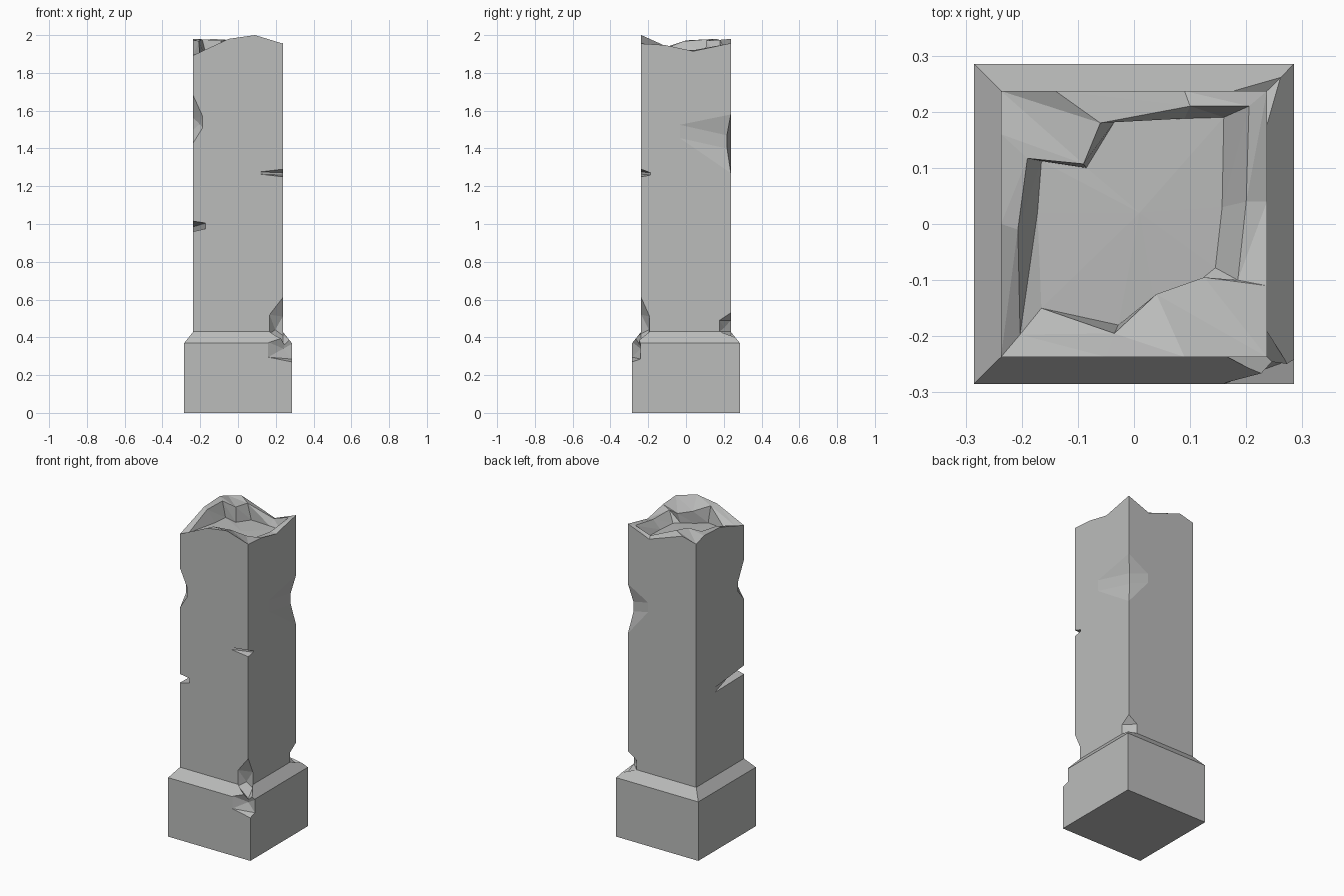
import bpy, bmesh

if "Cube" in bpy.data.objects:
    bpy.data.objects.remove(bpy.data.objects["Cube"])

S, B = 0.237, 0.285   # half widths of shaft and plinth

# Broken top, clockwise from the front-left corner: outer rim, ledge, crater floor
rim = [(-S, -S, 1.893), (-S, 0, 1.972), (-S, .16, 1.98), (-S, S, 1.955), (-.14, S, 1.98), (.09, S, 1.9),
       (S, S, 1.957), (S, .04, 1.915), (S, -.11, 1.947), (S, -S, 1.955), (.09, -S, 2.0), (-.05, -S, 1.98)]
ledge = [(-.203, -.197, 1.895), (-.207, -.01, 1.968), (-.19, .117, 1.978), (-.09, .107, 1.97),
         (-.06, .18, 1.975), (.1, .21, 1.91), (.205, .21, 1.945), (.2, .04, 1.92),
         (.185, -.1, 1.93), (.125, -.095, 1.925), (.04, -.125, 1.95), (-.035, -.195, 1.978)]
floor = [(-.165, -.15), (-.172, .02), (-.165, .112), (-.085, .1), (-.035, .182), (.09, .188),
         (.16, .19), (.157, .03), (.145, -.078), (.112, -.105), (.035, -.137), (-.028, -.18)]


def make_object(name, bm):
    bmesh.ops.recalc_face_normals(bm, faces=bm.faces[:])
    me = bpy.data.meshes.new(name)
    bm.to_mesh(me)
    bm.free()
    ob = bpy.data.objects.new(name, me)
    bpy.context.collection.objects.link(ob)
    return ob


# Pillar body: plinth, chamfer, shaft and crater as one closed mesh
bm = bmesh.new()


def ring(points):
    return [bm.verts.new(p) for p in points]


def square(h, z):
    return ring([(-h, -h, z), (-h, h, z), (h, h, z), (h, -h, z)])


def bridge(a, b):
    n = len(a)
    for i in range(n):
        bm.faces.new((a[i], a[(i + 1) % n], b[(i + 1) % n], b[i]))


def bridge_tri(a, b):
    n = len(a)
    for i in range(n):
        j = (i + 1) % n
        bm.faces.new((a[i], a[j], b[j]))
        bm.faces.new((a[i], b[j], b[i]))


bottom, lip, foot = square(B, 0), square(B, .37), square(S, .43)
bm.faces.new(bottom)
bridge(bottom, lip)
bridge(lip, foot)
top, mid = ring(rim), ring(ledge)
low = ring([(x, y, 1.873 - .06 * x) for x, y in floor])
for k in range(4):
    side = [top[(3 * k + i) % 12] for i in range(4)]
    bm.faces.new([foot[(k + 1) % 4], foot[k]] + side)
bridge_tri(top, mid)
bridge_tri(mid, low)
centre = bm.verts.new((.01, .02, 1.878))
for i in range(12):
    bm.faces.new((low[i], low[(i + 1) % 12], centre))
pillar = make_object("broken_pillar", bm)


# Chips knocked out of the vertical edges
def chip(h, sx, sy, z0, z1, a, za, b, zb, d, zd, t=0.01):
    """a, b: reach along the x and y faces; d: diagonal depth; each with its height.
    t: half height of the blunt ends."""
    cx, cy = sx * h, sy * h
    ex, ey = sx * (h + .08), sy * (h + .08)
    pts = [(cx, cy, z0), (cx, cy, z1), (ex, ey, z0), (ex, ey, z1),
           (cx - sx * d, cy - sy * d, zd)]
    for s in (-t, t):
        pts += [(cx - sx * a, cy, za + s), (cx, cy - sy * b, zb + s)]
    cb = bmesh.new()
    for p in pts:
        cb.verts.new(p)
    bmesh.ops.convex_hull(cb, input=cb.verts[:])
    junk = [v for v in cb.verts if not v.link_faces]
    bmesh.ops.delete(cb, geom=junk, context='VERTS')
    cutter = make_object("chip_cutter", cb)
    cutter.hide_render = True
    m = pillar.modifiers.new("chip", 'BOOLEAN')
    m.operation, m.solver, m.object = 'DIFFERENCE', 'EXACT', cutter
    bpy.context.view_layer.objects.active = pillar
    bpy.ops.object.modifier_apply(modifier=m.name)
    bpy.data.objects.remove(cutter)


chip(S, 1, -1, .36, .61, .07, .47, .045, .46, .04, .44, .05)      # shaft foot, front right
chip(B, 1, -1, .27, .5, .125, .335, .045, .325, .045, .34, .04)   # plinth corner, front right
chip(S, 1, 1, .4, .53, .06, .46, .06, .46, .035, .45, .03)        # shaft foot, back right
chip(S, -1, -1, 1.43, 1.68, .05, 1.54, .06, 1.53, .035, 1.53, .03)  # upper front left
chip(S, 1, 1, 1.27, 1.58, .025, 1.43, .27, 1.49, .015, 1.45, .035)  # upper back right, side
chip(S, 1, 1, 1.27, 1.58, .14, 1.47, .025, 1.43, .015, 1.45, .03)   # upper back right, rear
chip(S, 1, -1, 1.25, 1.29, .12, 1.27, .05, 1.265, .03, 1.27, .006)  # crack, front right
chip(S, -1, -1, .96, 1.015, .065, .99, .29, .97, .045, .985, .015)  # crack, front left

# Mid-grey stone
stone = bpy.data.materials.new("stone")
stone.diffuse_color = (.5, .505, .5, 1)
stone.use_nodes = True
stone.node_tree.nodes["Principled BSDF"].inputs["Base Color"].default_value = stone.diffuse_color
pillar.data.materials.clear()
pillar.data.materials.append(stone)
for p in pillar.data.polygons:
    p.material_index = 0
